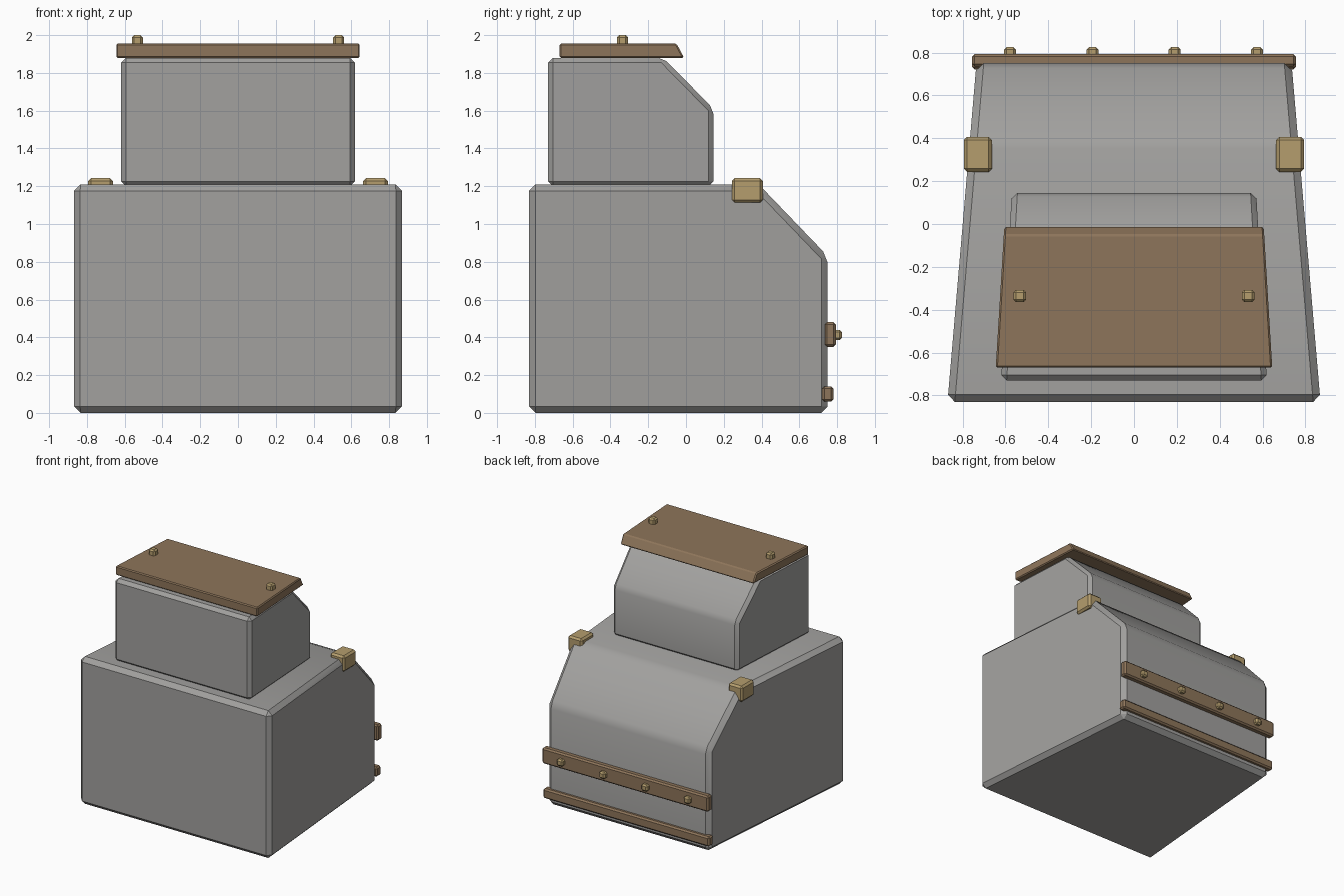
import bpy, bmesh, math

if "Cube" in bpy.data.objects:
    bpy.data.objects.remove(bpy.data.objects["Cube"])


def material(name, rgb):
    m = bpy.data.materials.new(name)
    m.diffuse_color = (*rgb, 1)
    m.use_nodes = True
    m.node_tree.nodes["Principled BSDF"].inputs["Base Color"].default_value = m.diffuse_color
    return m


STONE = material("grey stone", (0.36, 0.355, 0.345))
WOOD = material("brown wood", (0.27, 0.178, 0.103))
BRASS = material("tan metal", (0.46, 0.34, 0.155))


def extruded(name, profile, half_width, mat, bevel, angle=30):
    """Sweep a (y, z) side profile across x, with half_width(y), then bevel."""
    bm = bmesh.new()
    left = [bm.verts.new((-half_width(y), y, z)) for y, z in profile]
    right = [bm.verts.new((half_width(y), y, z)) for y, z in profile]
    bm.faces.new(left)
    bm.faces.new(right[::-1])
    n = len(profile)
    for i in range(n):
        j = (i + 1) % n
        bm.faces.new((left[i], right[i], right[j], left[j]))
    bmesh.ops.recalc_face_normals(bm, faces=bm.faces[:])
    bmesh.ops.bevel(bm, geom=bm.edges[:], offset=bevel, offset_type='OFFSET',
                    segments=1, profile=0.5, affect='EDGES', clamp_overlap=True)
    bmesh.ops.recalc_face_normals(bm, faces=bm.faces[:])
    for f in bm.faces:
        f.smooth = True
    for e in bm.edges:
        e.smooth = e.calc_face_angle(0) < math.radians(angle)
    me = bpy.data.meshes.new(name)
    bm.to_mesh(me)
    bm.free()
    me.materials.append(mat)
    ob = bpy.data.objects.new(name, me)
    bpy.context.collection.objects.link(ob)
    return ob


def taper(y0, w0, y1, w1):
    return lambda y: w0 + (w1 - w0) * (y - y0) / (y1 - y0)


def box(name, x, half_x, y0, y1, z0, z1, mat, bevel):
    ob = extruded(name, [(y0, z0), (y1, z0), (y1, z1), (y0, z1)],
                  lambda y: half_x, mat, bevel)
    ob.location.x = x
    return ob


# Main body and upper block, both narrowing to the back with a sloped rear
extruded("lower_body", [(-0.83, 0), (0.75, 0), (0.75, 0.83), (0.385, 1.21), (-0.83, 1.21)],
         taper(-0.83, 0.87, 0.75, 0.735), STONE, 0.034)
extruded("upper_block", [(-0.73, 1.2), (0.145, 1.2), (0.145, 1.61), (-0.12, 1.88), (-0.73, 1.88)],
         taper(-0.73, 0.62, 0.145, 0.57), STONE, 0.026)

# Wooden lid with a slanted rear edge
extruded("lid", [(-0.67, 1.88), (-0.01, 1.88), (-0.05, 1.955), (-0.67, 1.955)],
         taper(-0.67, 0.645, -0.01, 0.605), WOOD, 0.008)

# Rear planks
box("upper_rear_plank", 0, 0.755, 0.735, 0.793, 0.35, 0.48, WOOD, 0.012)
box("lower_rear_plank", 0, 0.755, 0.72, 0.78, 0.06, 0.14, WOOD, 0.012)

# Studs on the upper plank
for x in (-0.578, -0.194, 0.19, 0.574):
    box("plank_stud", x, 0.028, 0.775, 0.825, 0.385, 0.44, BRASS, 0.012)

# Lid studs and corner caps on both sides
for s in (-1, 1):
    box("lid_stud", s * 0.533, 0.029, -0.365, -0.307, 1.94, 2.0, BRASS, 0.012)
    box("corner_cap", s * 0.728, 0.065, 0.243, 0.407, 1.113, 1.243, BRASS, 0.015)
